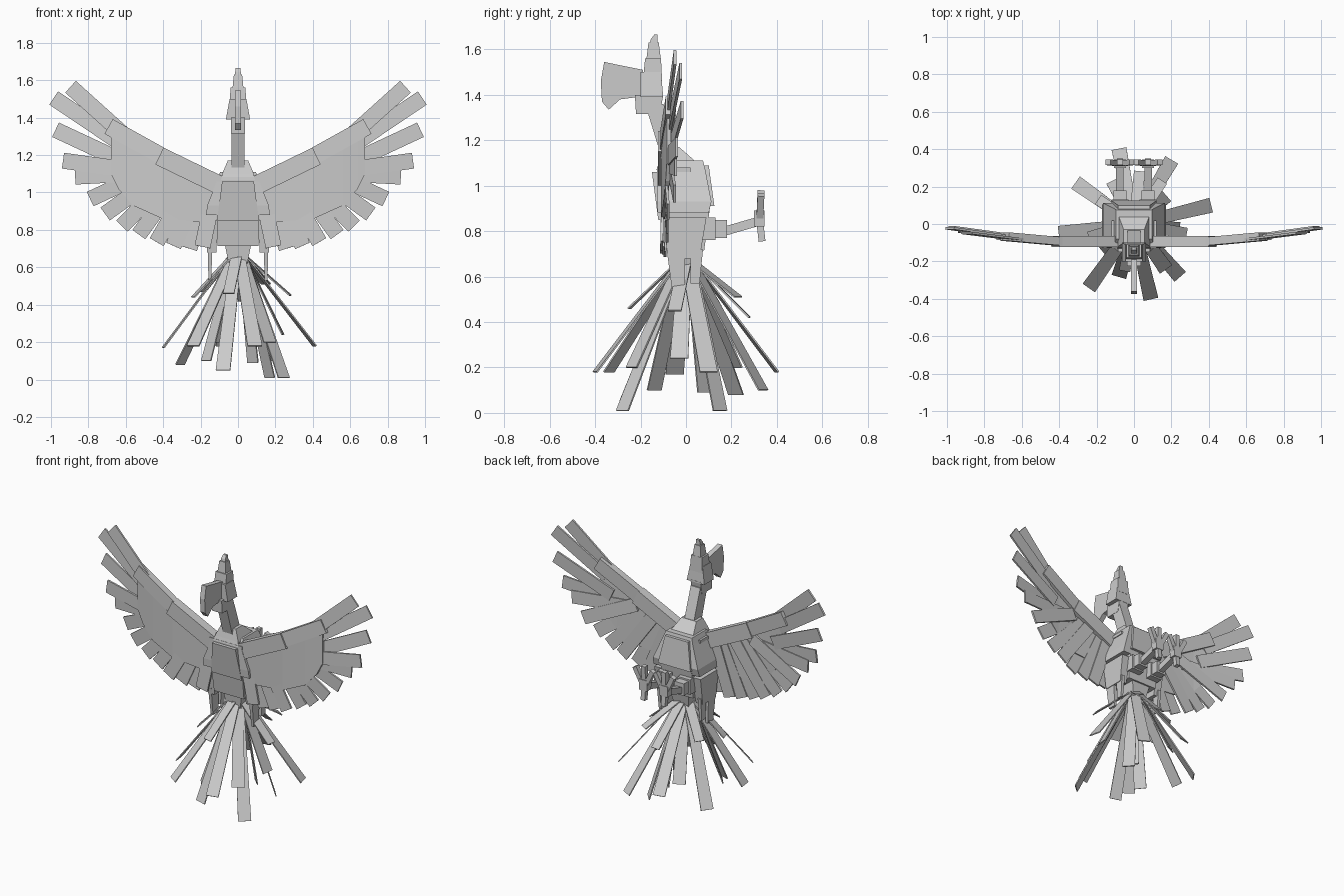
import bpy, bmesh, math
from mathutils import Vector

cube = bpy.data.objects.get("Cube")
if cube:
    bpy.data.objects.remove(cube, do_unlink=True)

grey = bpy.data.materials.new("plain_grey")
grey.use_nodes = True
COLOUR = (0.6, 0.6, 0.6, 1)
grey.diffuse_color = COLOUR
grey.node_tree.nodes["Principled BSDF"].inputs["Base Color"].default_value = COLOUR


def finish(name, bm):
    bmesh.ops.recalc_face_normals(bm, faces=bm.faces)
    mesh = bpy.data.meshes.new(name)
    bm.to_mesh(mesh)
    bm.free()
    mesh.materials.append(grey)
    obj = bpy.data.objects.new(name, mesh)
    bpy.context.collection.objects.link(obj)
    return obj


def skin(name, rings):
    """Join rings of points into a closed solid."""
    bm = bmesh.new()
    loops = [[bm.verts.new(p) for p in ring] for ring in rings]
    n = len(loops[0])
    for low, high in zip(loops, loops[1:]):
        for i in range(n):
            j = (i + 1) % n
            bm.faces.new((low[i], low[j], high[j], high[i]))
    bm.faces.new(loops[0])
    bm.faces.new(loops[-1])
    return finish(name, bm)


def block(name, *sections, x=0):
    """Stack of rectangles, each given as height, half width, front, back."""
    return skin(name, [[(x - h, f, z), (x + h, f, z), (x + h, b, z), (x - h, b, z)]
                       for z, h, f, b in sections])


def slab(name, a, b, width, thick, normal, root=None):
    """Flat bar from a to b, facing along normal."""
    a, b, n = Vector(a), Vector(b), Vector(normal)
    d = (b - a).normalized()
    side = d.cross(n).normalized()
    up = side.cross(d)
    rings = []
    for p, w in ((a, root or width), (b, width)):
        s, t = side * w / 2, up * thick / 2
        rings.append([p - s - t, p + s - t, p + s + t, p - s + t])
    return skin(name, rings)


# Body
block("lower_body", (.715, .11, -.095, .08), (.90, .115, -.12, .105))
block("upper_body", (.88, .17, -.125, .10), (.93, .165, -.128, .112), (1.07, .11, -.125, .085),
      (1.11, .095, -.08, .075))
block("chest_plate", (.85, .112, -.122, -.09), (1.06, .085, -.15, -.06))
block("back_plate", (.91, .12, .09, .125), (1.09, .085, .06, .10))
block("shoulder_bar", (1.06, .12, -.128, .02), (1.08, .12, -.128, .02))
block("collar", (1.07, .09, -.13, .05), (1.10, .085, -.12, .05), (1.17, .055, -.10, -.03))
block("tail_base", (.62, .05, -.05, .05), (.72, .07, -.06, .07))

# Neck and head
block("neck", (1.10, .035, -.10, -.01), (1.36, .035, -.18, -.10))
block("throat", (1.315, .037, -.22, -.115), (1.40, .037, -.225, -.10))
block("head", (1.39, .065, -.20, -.10), (1.50, .045, -.20, -.11))
block("brow", (1.46, .045, -.19, -.105), (1.56, .04, -.18, -.11))
block("crest_base", (1.55, .03, -.175, -.11), (1.63, .022, -.165, -.12))
block("crest_tip", (1.60, .02, -.165, -.125), (1.645, .015, -.155, -.125), (1.665, .012, -.14, -.125))
beak = [(-.19, 1.39), (-.19, 1.51), (-.215, 1.515), (-.29, 1.53), (-.36, 1.545), (-.375, 1.46),
        (-.37, 1.37), (-.34, 1.335), (-.29, 1.38), (-.215, 1.39)]
skin("beak", [[(x, y, z) for y, z in beak] for x in (-.017, .017)])


# Wings: a bent panel, two arm bars and a fan of feathers
def bend(x):
    return -.10 + .08 * (max(0, abs(x) - .4) / .6) ** 1.5


STATIONS = [(.09, 1.08, .90), (.18, 1.125, .84), (.405, 1.24, .86), (.56, 1.325, .93),
            (.64, 1.36, 1.02), (.68, 1.36, 1.10)]
# tip x, tip z, direction in degrees, length
FEATHERS = [(.895, 1.565, 42, .38), (.985, 1.505, 34, .42), (.975, 1.335, 25, .42),
            (.935, 1.17, 8, .42), (.87, 1.085, -3, .4), (.79, .965, -25, .4),
            (.71, .885, -36, .4), (.62, .82, -46, .4), (.53, .775, -54, .4),
            (.435, .735, -60, .38), (.345, .715, -66, .38), (.26, .70, -72, .36),
            (.19, .71, -78, .34)]
for s, tag in ((1, "left"), (-1, "right")):
    skin(tag + "_wing_panel",
         [[(s * x, bend(x) - .010, lo), (s * x, bend(x) - .010, hi),
           (s * x, bend(x) + .008, hi), (s * x, bend(x) + .008, lo)] for x, hi, lo in STATIONS])
    slab(tag + "_upper_arm", (s * .08, bend(0) + .006, 1.03), (s * .42, bend(.42) + .006, 1.195),
         .10, .06, (0, 1, 0))
    slab(tag + "_forearm", (s * .39, bend(.39) + .006, 1.185), (s * .69, bend(.69) + .006, 1.352),
         .09, .045, (0, 1, 0))
    for i, (x, z, angle, length) in enumerate(FEATHERS):
        a = math.radians(angle)
        rx, rz = x - math.cos(a) * length, z - math.sin(a) * length
        shift = .008 * (i % 3 - 1)
        slab(f"{tag}_wing_feather_{i + 1}", (s * rx, bend(rx) + shift + .008, rz),
             (s * x, bend(x) + shift, z), .085, .012, (0, 1, 0))

    # Hip flaps
    block(tag + "_hip", (.68, .025, -.08, .06), (.86, .03, -.10, .09), x=s * .14)
    block(tag + "_front_flap", (.53, .008, -.06, -.005), (.72, .012, -.085, -.005), x=s * .15)
    block(tag + "_rear_flap", (.57, .008, .02, .06), (.72, .012, .02, .075), x=s * .15)

    # Legs trailing backwards, with feet upright
    lx = s * .075
    block(tag + "_thigh", (.76, .045, .06, .13), (.86, .045, .06, .13), x=lx)
    block(tag + "_knee", (.77, .035, .12, .18), (.85, .035, .12, .18), x=lx)
    slab(tag + "_shank", (lx, .17, .80), (lx, .325, .845), .04, .04, (0, 0, 1))
    block(tag + "_foot", (.82, .028, .30, .345), (.89, .032, .30, .345), x=lx)
    for i in (-1, 0, 1):
        slab(f"{tag}_toe_{i + 2}", (lx + i * .015, .325, .86),
             (lx + i * .065, .33, .98 - abs(i) * .02), .03, .03, (0, 1, 0))
    slab(tag + "_hind_toe", (lx, .325, .84), (lx, .335, .755), .03, .03, (0, 1, 0))

# Tail: strips spreading down from the base
TIPS = [(.41, .10, .18), (.245, -.28, .01), (.09, -.40, .18), (-.24, -.34, .18),
        (-.08, -.28, .05), (-.40, -.05, .17), (-.31, .22, .08), (-.08, .40, .18),
        (.20, .34, .10), (.17, .15, .01), (.08, .08, .09), (-.17, -.14, .10),
        (.17, -.24, .20), (-.11, .23, .20), (.24, -.03, .24)]
SHORT = [(.28, -.05, .45), (-.24, -.07, .44), (.03, .28, .42), (-.05, -.25, .46),
         (.15, .23, .51), (-.19, .13, .47)]
for i, tip in enumerate(TIPS + SHORT):
    out = Vector((tip[0], tip[1], 0)).normalized()
    start = out * .03 + Vector((0, 0, .67))
    slab(f"tail_feather_{i + 1}", start, tip, .08 if i < len(TIPS) else .06, .007,
         out + Vector((0, 0, .5)), root=.06)
